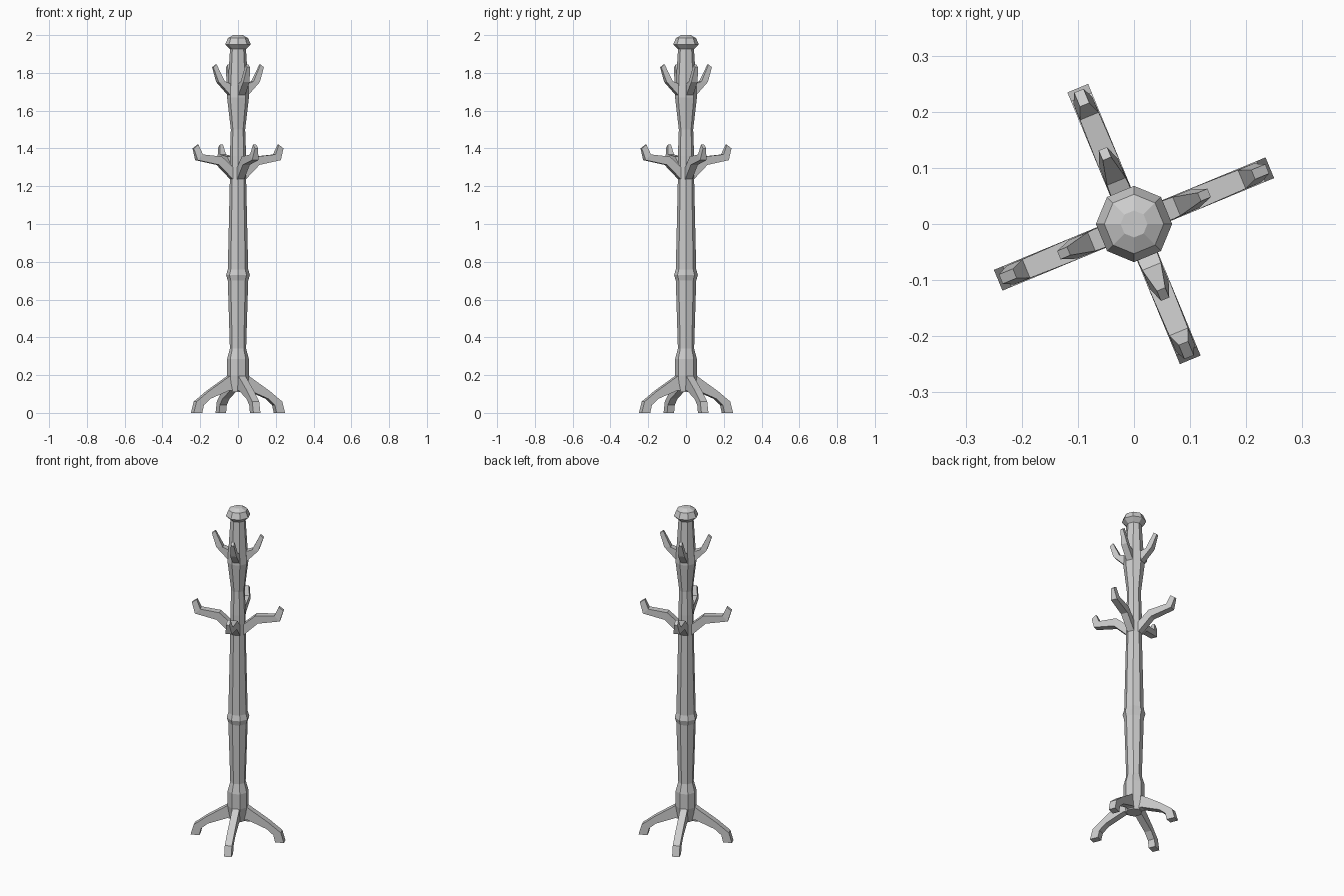
import bpy, bmesh
from math import radians, cos, sin, pi

if "Cube" in bpy.data.objects:
    bpy.data.objects.remove(bpy.data.objects["Cube"])


def finish(bm, name):
    bmesh.ops.recalc_face_normals(bm, faces=bm.faces)
    me = bpy.data.meshes.new(name)
    bm.to_mesh(me)
    bm.free()
    ob = bpy.data.objects.new(name, me)
    bpy.context.collection.objects.link(ob)
    return ob


def loft(name, rings):
    """Skin equal-sized vertex rings with quads and cap both ends."""
    bm = bmesh.new()
    vs = [[bm.verts.new(p) for p in ring] for ring in rings]
    n = len(vs[0])
    for a, b in zip(vs, vs[1:]):
        for i in range(n):
            j = (i + 1) % n
            bm.faces.new((a[i], a[j], b[j], b[i]))
    bm.faces.new(vs[0][::-1])
    bm.faces.new(vs[-1])
    return finish(bm, name)


def turned(name, profile, sides=8):
    return loft(name, [[(r * cos(2 * pi * i / sides), r * sin(2 * pi * i / sides), z)
                        for i in range(sides)] for r, z in profile])


def radial_set(name, stations):
    """Four copies; station = (upper r, upper z, lower r, lower z, half width)."""
    rings = [[(ru, -w, zu), (ru, w, zu), (rl, w, zl), (rl, -w, zl)]
             for ru, zu, rl, zl, w in stations]
    for k in range(4):
        ob = loft(f"{name}_{k + 1}", rings)
        ob.rotation_euler.z = radians(22.5 + 90 * k)


# Octagonal pole
turned("pole", [(0.044, 0.11), (0.058, 0.195), (0.058, 0.285), (0.043, 0.34),
                (0.054, 0.70), (0.063, 0.73), (0.054, 0.76), (0.043, 1.24),
                (0.043, 1.36), (0.038, 1.50), (0.058, 1.67), (0.042, 1.93)])

# Top knob
turned("knob", [(0.042, 1.925), (0.068, 1.95), (0.053, 1.985), (0.024, 2.0)])

# Splayed legs
radial_set("leg", [(0.03, 0.195, 0.03, 0.115, 0.02), (0.055, 0.195, 0.055, 0.12, 0.02),
                   (0.175, 0.115, 0.165, 0.075, 0.02), (0.245, 0.06, 0.203, 0.042, 0.02),
                   (0.262, 0.0, 0.213, 0.0, 0.02)])

# Long lower hooks
radial_set("lower_hook", [(0.03, 1.295, 0.03, 1.23, 0.02), (0.10, 1.357, 0.115, 1.313, 0.02),
                          (0.208, 1.368, 0.238, 1.338, 0.018), (0.23, 1.42, 0.257, 1.40, 0.009)])

# Short upper hooks
radial_set("upper_hook", [(0.03, 1.735, 0.03, 1.66, 0.02), (0.082, 1.755, 0.118, 1.752, 0.018),
                          (0.126, 1.845, 0.145, 1.83, 0.008)])
